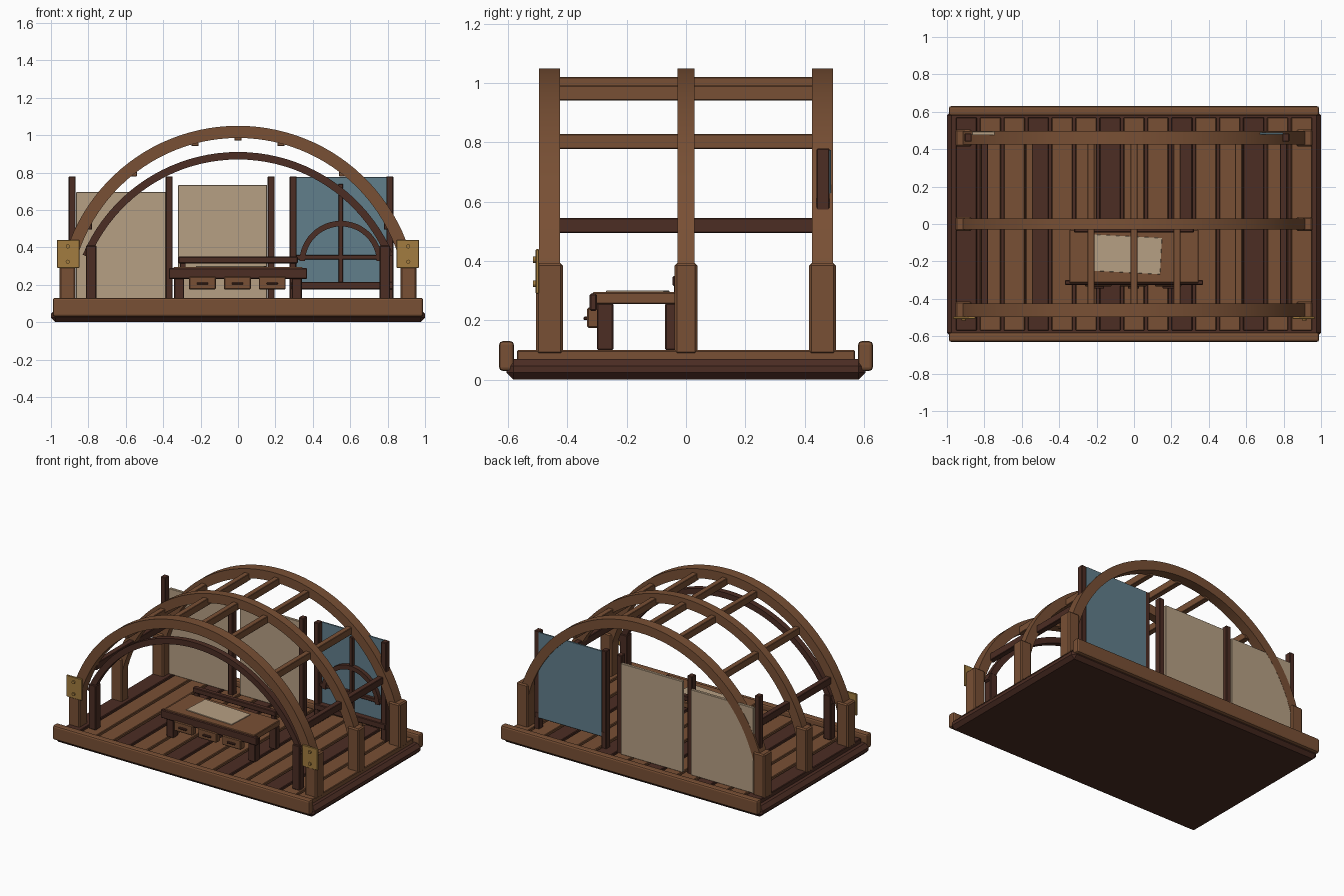
import bpy, bmesh, math
from mathutils import Matrix

if "Cube" in bpy.data.objects:
    bpy.data.objects.remove(bpy.data.objects["Cube"])


def mat(name, r, g, b):
    m = bpy.data.materials.new(name)
    m.diffuse_color = (r, g, b, 1)
    m.use_nodes = True
    m.node_tree.nodes["Principled BSDF"].inputs["Base Color"].default_value = m.diffuse_color
    return m


WOOD = mat("wood", 0.19, 0.08, 0.035)
DARK = mat("dark_wood", 0.072, 0.026, 0.017)
CREAM = mat("paper_cream", 0.47, 0.35, 0.23)
BLUE = mat("blue_glass", 0.12, 0.21, 0.26)
BRASS = mat("brass", 0.36, 0.2, 0.05)


def finish(name, bm, m):
    bmesh.ops.recalc_face_normals(bm, faces=bm.faces)
    me = bpy.data.meshes.new(name)
    bm.to_mesh(me)
    bm.free()
    me.materials.append(m)
    ob = bpy.data.objects.new(name, me)
    bpy.context.collection.objects.link(ob)
    return ob


def box(name, x, y, z, m, bevel=0.004, seg=1, turn=0):
    """Bevelled box from (min, max) ranges."""
    bm = bmesh.new()
    bmesh.ops.create_cube(bm, size=1)
    bmesh.ops.scale(bm, vec=(x[1] - x[0], y[1] - y[0], z[1] - z[0]), verts=bm.verts)
    if bevel:
        bmesh.ops.bevel(bm, geom=bm.edges[:], offset=bevel, segments=seg,
                        profile=0.5, affect='EDGES')
    bmesh.ops.rotate(bm, matrix=Matrix.Rotation(turn, 3, 'Z'), verts=bm.verts)
    bmesh.ops.translate(bm, vec=[sum(r) / 2 for r in (x, y, z)], verts=bm.verts)
    return finish(name, bm, m)


def arch(name, cx, cz, r_in, r_out, half, y, m, n=40):
    """Rectangular bar bent around a circle, spanning +-half angle from the top."""
    bm = bmesh.new()
    rings = []
    for i in range(n + 1):
        a = -half + 2 * half * i / n
        rings.append([bm.verts.new((cx + r * math.sin(a), yy, cz + r * math.cos(a)))
                      for r, yy in ((r_in, y[0]), (r_out, y[0]), (r_out, y[1]), (r_in, y[1]))])
    for p, q in zip(rings, rings[1:]):
        for k in range(4):
            bm.faces.new((p[k], p[k - 1], q[k - 1], q[k]))
    bm.faces.new(rings[0])
    bm.faces.new(rings[-1])
    ob = finish(name, bm, m)
    bpy.context.view_layer.objects.active = ob
    ob.select_set(True)
    bpy.ops.object.shade_smooth_by_angle(angle=math.radians(30))
    ob.select_set(False)


def stud(name, x, y, z, r, depth, m):
    bm = bmesh.new()
    bmesh.ops.create_cone(bm, cap_ends=True, segments=12, radius1=r, radius2=r, depth=depth,
                          matrix=Matrix.Translation((x, y, z)) @ Matrix.Rotation(math.pi / 2, 4, 'X'))
    finish(name, bm, m)


# Base slab, edge rails and floor planks
box("base_slab", (-1, 1), (-0.605, 0.605), (0, 0.07), DARK, 0.024)
for s, side in ((-1, "front"), (1, "back")):
    box(side + "_rail", (-0.99, 0.99), sorted((s * 0.58, s * 0.63)), (0.03, 0.13), WOOD, 0.012, 2)
for i in range(15):
    c = -0.896 + 0.128 * i
    box("floor_plank", (c - 0.056, c + 0.056), (-0.57, 0.57), (0.065, 0.1),
        WOOD if i % 3 else DARK)

# Main hoops with foot posts
HZ, HR = 0.086, 0.934
for yc, hw in ((-0.46, 0.036), (0, 0.029), (0.46, 0.036)):
    arch("hoop", 0, HZ, HR - 0.035, HR + 0.03, math.radians(75), (yc - hw, yc + hw), WOOD, 48)
    for s in (-1, 1):
        box("hoop_foot_post", sorted((s * 0.868, s * 0.955)), (yc - hw - 0.009, yc + hw + 0.009),
            (0.085, 0.393), WOOD, 0.008)

# Purlins running front to back between the hoops
for x, m in ((0, WOOD), (0.23, WOOD), (0.56, WOOD), (0.8, DARK)):
    z = HZ + math.sqrt(0.91 ** 2 - x * x)
    for c in {x, -x}:
        box("roof_purlin", (c - 0.019, c + 0.019), (-0.44, 0.44), (z - 0.025, z + 0.025), m, 0.003)

# Dark inner front arch and its posts
arch("inner_front_arch", 0, 0.008, 0.862, 0.902, math.radians(67), (-0.475, -0.435), DARK)
for s in (-1, 1):
    box("inner_front_post", sorted((s * 0.757, s * 0.813)), (-0.485, -0.43), (0.1, 0.41), DARK)
    # Brass plates with studs
    box("brass_plate", sorted((s * 0.848, s * 0.968)), (-0.507, -0.495), (0.29, 0.44), BRASS, 0.003)
    for z in (0.323, 0.405):
        stud("brass_stud", s * 0.91, -0.509, z, 0.011, 0.014, BRASS)

# Back wall posts and panels
for c in (-0.887, -0.368, 0.177, 0.295, 0.812):
    box("back_wall_post", (c - 0.019, c + 0.019), (0.44, 0.484), (0.08, 0.78), DARK)
box("left_screen_panel", (-0.865, -0.385), (0.475, 0.495), (0.1, 0.695), CREAM, 0.002)
box("middle_screen_panel", (-0.32, 0.155), (0.475, 0.495), (0.1, 0.733), CREAM, 0.002)
box("window_pane", (0.31, 0.797), (0.478, 0.488), (0.18, 0.775), BLUE, 0.001)

# Window frame in front of the blue pane
box("window_sill", (0.285, 0.83), (0.435, 0.485), (0.175, 0.215), DARK)
box("window_upright", (0.538, 0.562), (0.455, 0.48), (0.2, 0.74), DARK, 0.003)
box("window_crossbar", (0.31, 0.795), (0.455, 0.48), (0.335, 0.36), DARK, 0.003)
arch("window_arch", 0.55, 0.32, 0.192, 0.222, math.radians(88), (0.45, 0.48), DARK, 24)

# Work table
box("table_top", (-0.345, 0.345), (-0.315, -0.03), (0.255, 0.295), WOOD)
box("table_apron", (-0.37, 0.37), (-0.325, -0.3), (0.232, 0.29), DARK, 0.005)
for s in (-1, 1):
    for y in ((-0.3, -0.245), (-0.07, -0.03)):
        box("table_leg", sorted((s * 0.288, s * 0.342)), y, (0.1, 0.258), DARK)
    box("back_ledge_bracket", sorted((s * 0.28, s * 0.31)), (-0.04, -0.015), (0.28, 0.33), DARK, 0.002)
box("table_back_ledge", (-0.32, 0.32), (-0.045, -0.01), (0.315, 0.35), DARK)
for c in (-0.19, -0.003, 0.183):
    box("drawer", (c - 0.072, c + 0.072), (-0.334, -0.29), (0.175, 0.243), WOOD, 0.005)
    box("drawer_handle", (c - 0.03, c + 0.03), (-0.345, -0.33), (0.201, 0.213), DARK, 0.003)
box("paper_sheet", (-0.22, 0.145), (-0.26, -0.065), (0.293, 0.3), CREAM, 0.001,
    turn=math.radians(-3))
